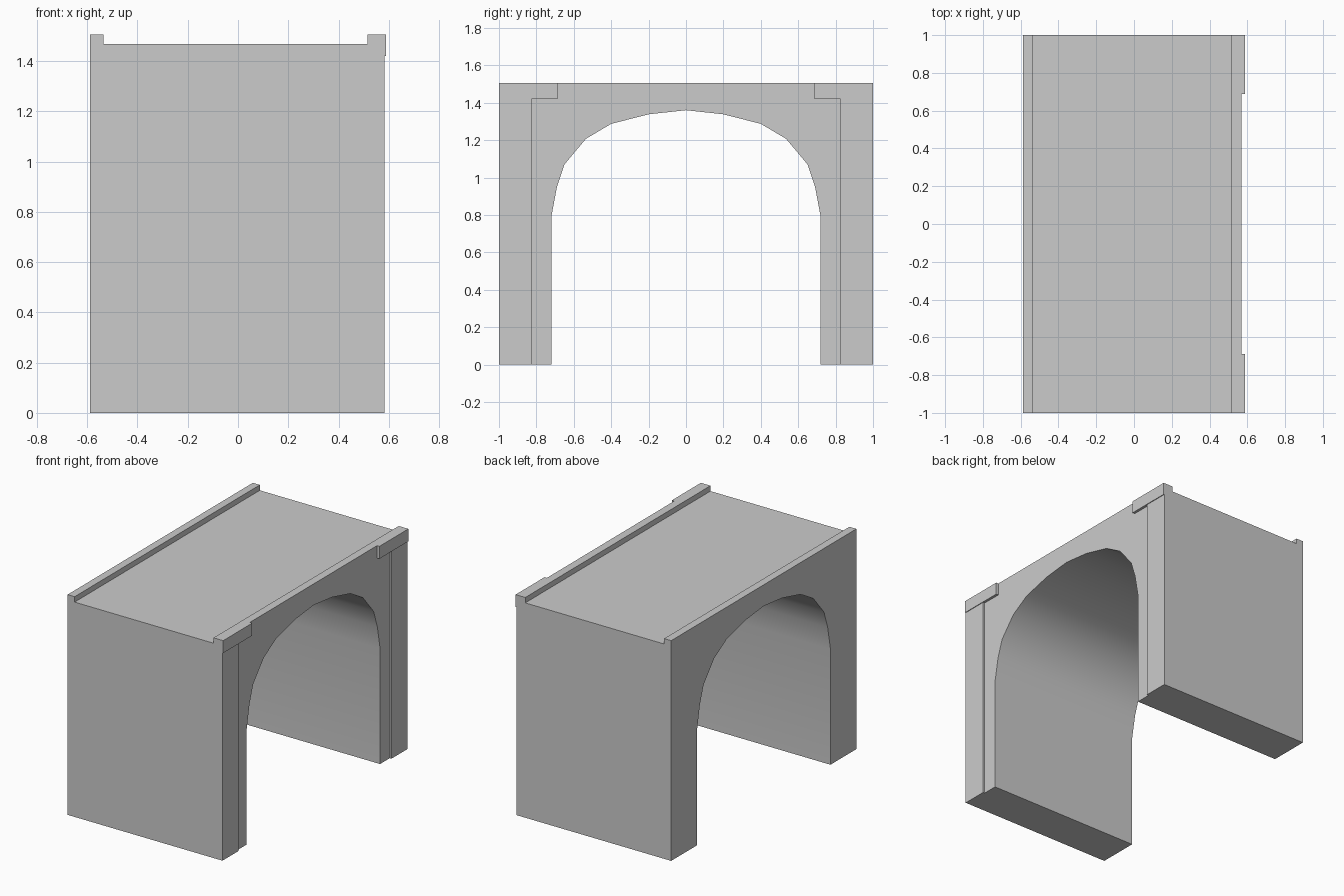
import bpy, bmesh, math

if "Cube" in bpy.data.objects:
    bpy.data.objects.remove(bpy.data.objects["Cube"])

X0, X1 = -0.588, 0.57      # back face and recessed arch face
TOP, DECK = 1.505, 1.468   # parapet top and roadway


def finish(bm, name):
    bmesh.ops.recalc_face_normals(bm, faces=bm.faces)
    mesh = bpy.data.meshes.new(name)
    bm.to_mesh(mesh)
    bm.free()
    obj = bpy.data.objects.new(name, mesh)
    bpy.context.collection.objects.link(obj)
    return obj


def box(name, x, y, z, open_back=False):
    bm = bmesh.new()
    bmesh.ops.create_cube(bm, size=1)
    for v in bm.verts:
        v.co = [r[0] if c < 0 else r[1] for c, r in zip(v.co, (x, y, z))]
    if open_back:
        hidden = [f for f in bm.faces if all(abs(v.co.x - x[0]) < 1e-5 for v in f.verts)]
        bmesh.ops.delete(bm, geom=hidden, context='FACES_ONLY')
        bmesh.ops.recalc_face_normals(bm, faces=bm.faces)
    return finish(bm, name)


# Arched body: half the opening is listed, the other half mirrored
half = [(0.72, 0), (0.72, 0.79), (0.69, 0.95), (0.65, 1.07),
        (0.535, 1.207), (0.4, 1.287), (0.2, 1.338)]
outline = ([(-1, 0), (-1, TOP), (1, TOP), (1, 0)] + half + [(0, 1.36)]
           + [(-y, z) for y, z in reversed(half)])
bm = bmesh.new()
face = bm.faces.new([bm.verts.new((X0, y, z)) for y, z in outline])
ext = bmesh.ops.extrude_face_region(bm, geom=[face], use_keep_orig=True)
for v in ext['geom']:
    if isinstance(v, bmesh.types.BMVert):
        v.co.x = X1
body = finish(bm, "arched_body")

# Roadway channel cut between the two parapets
cutter = box("roadway_cutter", (-0.535, 0.515), (-1.2, 1.2), (DECK, 1.7))
cutter.hide_render = True
cutter.hide_set(True)
cut = body.modifiers.new("roadway", 'BOOLEAN')
cut.operation = 'DIFFERENCE'
cut.solver = 'EXACT'
cut.object = cutter
bpy.context.view_layer.objects.active = body
body.select_set(True)
bpy.ops.object.modifier_apply(modifier=cut.name)
bpy.data.objects.remove(cutter)

# Smooth vault, sharp corners
bpy.ops.object.shade_smooth_by_angle(angle=math.radians(30))

# Corner pilasters and their caps on the +x face
for side, s in (("left", -1), ("right", 1)):
    box(side + "_pilaster", (X1, 0.583), sorted((s * 0.825, s)), (0, 1.42), True)
    box(side + "_cap", (X1, 0.588), sorted((s * 0.687, s)), (1.42, TOP), True)
